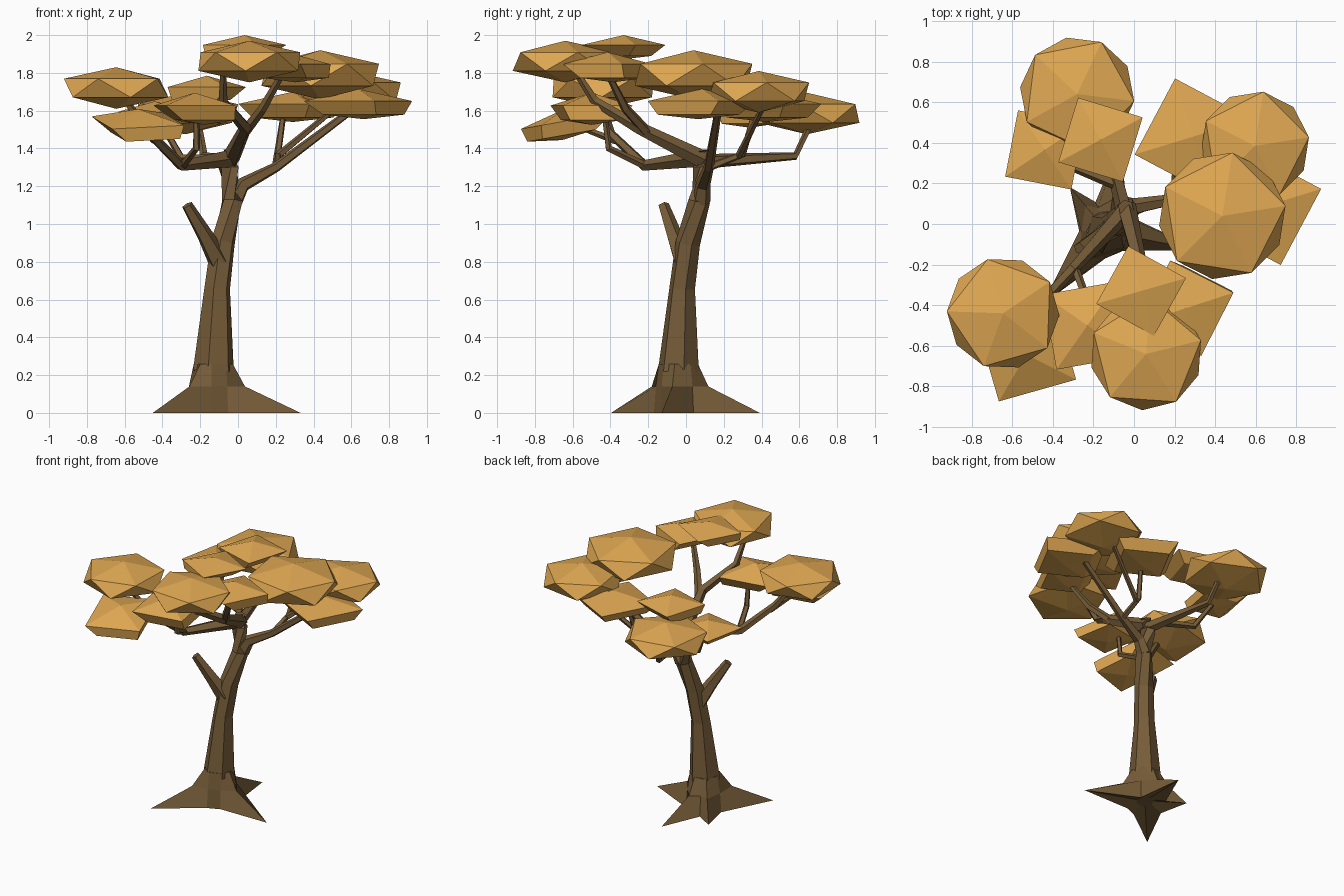
import bpy
import bmesh
from math import sin, cos, pi, radians
from mathutils import Vector, Matrix

if "Cube" in bpy.data.objects:
    bpy.data.objects.remove(bpy.data.objects["Cube"], do_unlink=True)


def material(name, colour):
    mat = bpy.data.materials.new(name)
    mat.use_nodes = True
    mat.diffuse_color = colour
    shader = mat.node_tree.nodes["Principled BSDF"]
    shader.inputs["Base Color"].default_value = colour
    shader.inputs["Roughness"].default_value = 0.9
    return mat


BARK = material("brown bark", (0.18, 0.107, 0.04, 1))
LEAF = material("golden leaves", (0.74, 0.39, 0.085, 1))


def finish(name, bm, mat):
    """Turn a bmesh into a flat shaded object of one colour."""
    bmesh.ops.recalc_face_normals(bm, faces=bm.faces)
    mesh = bpy.data.meshes.new(name)
    bm.to_mesh(mesh)
    bm.free()
    mesh.materials.append(mat)
    obj = bpy.data.objects.new(name, mesh)
    bpy.context.collection.objects.link(obj)
    return obj


def skin_rings(bm, rings):
    """Join rings of points with quads and cap both ends."""
    loops = [[bm.verts.new(p) for p in ring] for ring in rings]
    count = len(loops[0])
    for low, high in zip(loops, loops[1:]):
        for i in range(count):
            j = (i + 1) % count
            bm.faces.new((low[i], low[j], high[j], high[i]))
    bm.faces.new(loops[0])
    bm.faces.new(loops[-1])


def limb(name, points, radii, sides=5):
    """Tapered many-sided tube that follows a path."""
    path = [Vector(p) for p in points]
    rings = []
    for i, centre in enumerate(path):
        ahead = path[min(i + 1, len(path) - 1)]
        behind = path[max(i - 1, 0)]
        turn = (ahead - behind).to_track_quat("Z", "Y")
        ring = []
        for k in range(sides):
            angle = 2 * pi * k / sides
            ring.append(centre + turn @ Vector((cos(angle), sin(angle), 0)) * radii[i])
        rings.append(ring)
    bm = bmesh.new()
    skin_rings(bm, rings)
    return finish(name, bm, BARK)


def big_clump(name, x, y, z, radius, half_height, yaw):
    """Squashed twenty-faced ball of leaves."""
    bm = bmesh.new()
    bmesh.ops.create_icosphere(bm, subdivisions=1, radius=1)
    wide = radius / 0.894
    bm.transform(Matrix.Translation((x, y, z))
                 @ Matrix.Rotation(radians(yaw), 4, "Z")
                 @ Matrix.Diagonal((wide, wide, half_height, 1)))
    finish(name, bm, LEAF)


def small_clump(name, x, y, z, radius, half_height, yaw, lean=(0, 0), tilt=0):
    """Four-cornered cushion whose underside is pushed sideways by lean."""
    bm = bmesh.new()
    turns = [radians(yaw) + k * pi / 2 for k in range(4)]
    corners = [Vector((cos(a), sin(a), 0)) * radius for a in turns]
    rise = Vector((0, 0, half_height))
    shift = Vector((*lean, 0))
    top = bm.verts.new(rise)
    bottom = bm.verts.new(shift - rise)
    upper = [bm.verts.new(c + rise * 0.2) for c in corners]
    lower = [bm.verts.new(c * 0.75 + shift - rise * 0.7) for c in corners]
    for i in range(4):
        j = (i + 1) % 4
        bm.faces.new((upper[i], upper[j], top))
        bm.faces.new((lower[i], lower[j], upper[j], upper[i]))
        bm.faces.new((lower[j], lower[i], bottom))
    bm.transform(Matrix.Translation((x, y, z)) @ Matrix.Rotation(radians(tilt), 4, "X"))
    finish(name, bm, LEAF)


# Root flare: ridges run out to four tips with hollows between them
# (angle, radius on the ground, radius halfway up)
star = [(-11, 0.47, 0.17), (38, 0.13, 0.12), (82, 0.435, 0.16), (112, 0.16, 0.13),
        (130, 0.29, 0.17), (178, 0.14, 0.13), (228, 0.48, 0.19), (265, 0.13, 0.12),
        (310, 0.12, 0.115)]


def star_ring(radii, z):
    return [(-0.13 + r * cos(radians(s[0])), -0.04 + r * sin(radians(s[0])), z)
            for s, r in zip(star, radii)]


flare = bmesh.new()
skin_rings(flare, [star_ring([0.06] * len(star), 0.04),
                   star_ring([s[1] for s in star], 0),
                   star_ring([s[2] for s in star], 0.14),
                   star_ring([0.104] * len(star), 0.26)])
finish("root_flare", flare, BARK)

# Trunk and broken stub
limb("trunk", [(-0.13, -0.04, 0.22), (-0.11, -0.02, 0.66), (-0.08, 0.01, 0.9),
               (-0.03, 0.07, 1.12), (-0.05, 0.09, 1.3), (-0.04, 0.08, 1.39)],
     [0.112, 0.07, 0.066, 0.058, 0.055, 0.04], 6)
limb("broken_stub", [(-0.1, -0.01, 0.8), (-0.17, -0.06, 0.93), (-0.27, -0.12, 1.1)],
     [0.06, 0.045, 0.03])

# Branches on the left side
limb("left_branch", [(-0.02, 0.08, 1.12), (0.03, 0.09, 1.21), (0.2, 0.12, 1.3),
                     (0.6, 0.17, 1.6)], [0.05, 0.04, 0.028, 0.02])
limb("left_rear_twig", [(0.2, 0.12, 1.3), (0.21, 0.3, 1.37), (0.24, 0.36, 1.58)],
     [0.022, 0.02, 0.016])
limb("left_outer_twig", [(0.21, 0.28, 1.36), (0.55, 0.42, 1.64)], [0.02, 0.014])

# Branches on the right side
limb("right_branch", [(-0.03, 0.08, 1.35), (-0.3, -0.22, 1.31), (-0.47, -0.4, 1.48),
                      (-0.6, -0.45, 1.66)], [0.05, 0.03, 0.025, 0.018])
limb("right_inner_twig", [(-0.29, -0.22, 1.31), (-0.22, -0.41, 1.4), (-0.22, -0.43, 1.58)],
     [0.022, 0.02, 0.016])
limb("right_front_twig", [(-0.44, -0.37, 1.44), (-0.52, -0.58, 1.52)], [0.02, 0.014])

# Branches at the back
limb("rear_branch", [(-0.05, 0.08, 1.33), (-0.18, 0.58, 1.36), (-0.21, 0.66, 1.53)],
     [0.042, 0.022, 0.018])
limb("rear_right_twig", [(-0.1, 0.2, 1.34), (-0.3, 0.28, 1.35), (-0.42, 0.37, 1.56)],
     [0.028, 0.022, 0.016])

# Branches at the front
limb("front_branch", [(-0.04, 0.09, 1.34), (0.04, -0.25, 1.51), (-0.08, -0.48, 1.65),
                      (-0.08, -0.58, 1.8)], [0.05, 0.034, 0.026, 0.018])
limb("front_left_twig", [(0.03, -0.2, 1.48), (0.13, -0.32, 1.61), (0.22, -0.4, 1.77)],
     [0.03, 0.025, 0.018])

# Large leaf clumps
big_clump("right_leaves", -0.645, -0.44, 1.72, 0.277, 0.11, 34)
big_clump("front_leaves", 0.06, -0.64, 1.86, 0.278, 0.11, 14)
big_clump("left_leaves", 0.435, 0.04, 1.79, 0.315, 0.13, 9)
big_clump("left_rear_leaves", 0.595, 0.385, 1.7, 0.27, 0.11, 9)
big_clump("rear_leaves", -0.28, 0.64, 1.585, 0.283, 0.11, 65)

# Small leaf clumps
small_clump("rear_upper_leaves", -0.165, 0.415, 1.71, 0.235, 0.075, 28, (-0.03, -0.01))
small_clump("rear_right_leaves", -0.44, 0.365, 1.58, 0.235, 0.07, 34, (0.02, -0.03))
small_clump("rear_left_leaves", 0.29, 0.43, 1.62, 0.3, 0.08, 17)
small_clump("left_lower_leaves", 0.635, 0.085, 1.635, 0.3, 0.08, 17, (0.03, -0.02))
small_clump("crown_leaves", 0.035, -0.33, 1.935, 0.23, 0.065, 16, (-0.04, -0.02))
small_clump("front_left_leaves", 0.255, -0.415, 1.83, 0.247, 0.08, 18, (0.05, 0.03))
small_clump("front_right_leaves", -0.23, -0.5, 1.61, 0.265, 0.085, 55, (0.05, 0))
small_clump("right_lower_leaves", -0.53, -0.63, 1.53, 0.28, 0.08, 61, (0.04, -0.04), 10)
